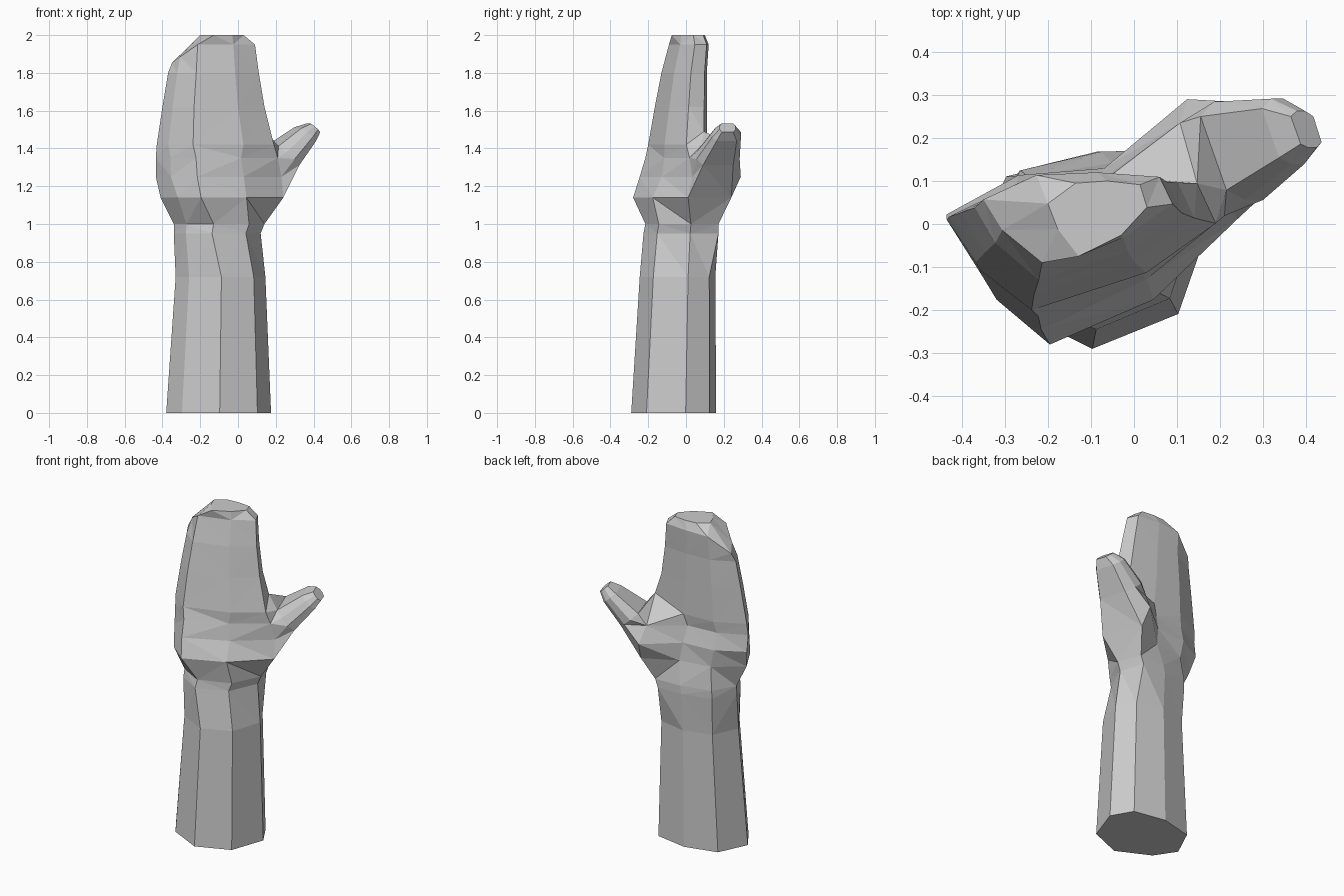
import bpy
import bmesh
from mathutils import Vector

default_cube = bpy.data.objects.get("Cube")
if default_cube:
    bpy.data.objects.remove(default_cube, do_unlink=True)

# Unit cross-sections, counter-clockwise from the front vertex
forearm = [(.51, 0), (.87, .18), (1, .64), (.87, .92), (.51, 1), (.15, .89), (0, .5), (.15, .22)]
wrist = [(.44, 0), (.83, .18), (1, .61), (.9, .98), (.55, .97), (.16, .86), (0, .52), (.14, .2)]
heel = [(.33, 0), (.7, .2), (1, .56), (.85, 1), (.55, .81), (.25, .75), (0, .52), (.14, .2)]
ball = [(.33, 0), (.7, .22), (1, .52), (.84, 1), (.55, .7), (.25, .67), (0, .5), (.12, .24)]
fingers = [(.31, 0), (.74, .28), (1, .65), (.93, .95), (.6, 1), (.28, .97), (0, .7), (.1, .36)]

# Each section: profile, height, x range, y range
sections = [
    (forearm, 0, (-.38, .175), (-.29, .16)),
    (forearm, .72, (-.33, .145), (-.245, .155)),
    (wrist, .95, (-.34, .12), (-.225, .18)),
    (wrist, 1, (-.34, .14), (-.215, .18)),
    (heel, 1.14, (-.41, .24), (-.28, .24)),
    (ball, 1.25, (-.435, .23), (-.245, .29)),
    (ball, 1.35, (-.435, .21), (-.215, .235)),
    (fingers, 1.42, (-.43, .19), (-.2, .11)),
    (fingers, 1.62, (-.4, .14), (-.165, .11)),
    (fingers, 1.8, (-.37, .11), (-.13, .11)),
    (fingers, 1.95, (-.35, .09), (-.09, .12)),
    (fingers, 2, (-.2, .03), (-.075, .1)),
]
ROOT = range(4, 8)    # sections that carry the thumb root
FRONT, BACK = 2, 3    # profile vertices either side of the thumb root


def add_section(bm, profile, z, xs, ys):
    """Fit a unit profile to its ranges; the little-finger side of the tip sits lower."""
    ring = []
    for u, v in profile:
        x = xs[0] + u * (xs[1] - xs[0])
        y = ys[0] + v * (ys[1] - ys[0])
        drop = max(0, z - 1.8) * max(0, -.22 - x) * 5
        ring.append(bm.verts.new((x, y, z - drop)))
    return ring


def bridge(bm, lower, upper, skip=()):
    """Join two rings with quads, leaving out the listed columns."""
    count = len(lower)
    for i in range(count):
        if i not in skip:
            j = (i + 1) % count
            bm.faces.new((lower[i], lower[j], upper[j], upper[i]))


def add_thumb_ring(bm, centre, half_width, half_height):
    """Eight-sided thumb section set across the thumb axis."""
    across = Vector((-.3, .95, 0)) * half_width
    up = Vector((-.75, 0, .66)) * half_height
    corners = [(-.7, -1), (.7, -1), (1, -.4), (1, .3), (.7, 1), (-.8, .9), (-1, .3), (-1, -.4)]
    return [bm.verts.new(Vector(centre) + across * s + up * t) for s, t in corners]


bm = bmesh.new()

# Forearm, palm and fingers
rings = [add_section(bm, *section) for section in sections]
for level in range(len(rings) - 1):
    bridge(bm, rings[level], rings[level + 1], (FRONT,) if level in ROOT[:-1] else ())
bm.faces.new(reversed(rings[0]))
bm.faces.new(rings[-1])

# The web climbs higher on the palm side
rings[ROOT[-1]][BACK].co.z += .07

# Thumb growing out of the opening in the palm
back_edge = [rings[level][BACK] for level in ROOT]
front_edge = [rings[level][FRONT] for level in reversed(ROOT)]
thumb = [front_edge[-1:] + back_edge + front_edge[:-1]]
thumb.append(add_thumb_ring(bm, (.24, .17, 1.365), .12, .08))
thumb.append(add_thumb_ring(bm, (.355, .215, 1.475), .08, .055))
thumb.append(add_thumb_ring(bm, (.4, .22, 1.51), .045, .035))
for root, end in zip(thumb, thumb[1:]):
    bridge(bm, root, end)
bm.faces.new(thumb[-1])

# Break the hand into flat facets, keep the forearm in clean panels
hand_faces = [f for f in bm.faces if f.calc_center_median().z > .5]
bmesh.ops.triangulate(bm, faces=hand_faces, quad_method='SHORT_EDGE')
bmesh.ops.recalc_face_normals(bm, faces=bm.faces)

mesh = bpy.data.meshes.new("mitten_hand")
bm.to_mesh(mesh)
bm.free()
hand = bpy.data.objects.new("mitten_hand", mesh)
bpy.context.collection.objects.link(hand)

# Plain grey surface
colour = (.6, .6, .6, 1)
grey = bpy.data.materials.new("light_grey")
grey.use_nodes = True
grey.diffuse_color = colour
grey.node_tree.nodes["Principled BSDF"].inputs["Base Color"].default_value = colour
mesh.materials.append(grey)
